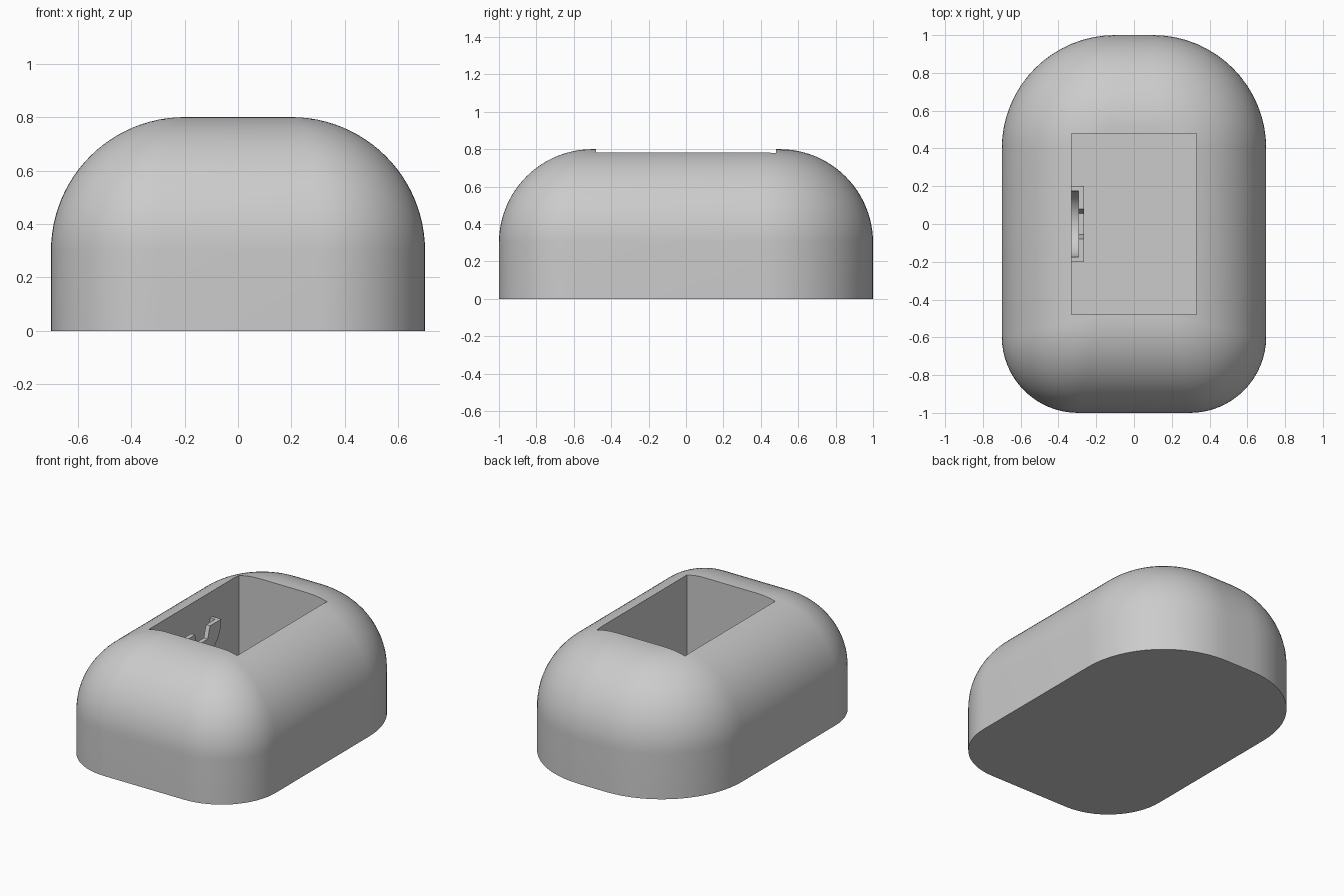
import bpy, bmesh
from math import sin, cos, pi

cube = bpy.data.objects.get("Cube")
if cube:
    bpy.data.objects.remove(cube, do_unlink=True)

grey = bpy.data.materials.new("plain grey")
grey.use_nodes = True
COLOUR = (0.6, 0.6, 0.6, 1)
grey.diffuse_color = COLOUR
grey.node_tree.nodes["Principled BSDF"].inputs["Base Color"].default_value = COLOUR


def finish(name, bm):
    bmesh.ops.recalc_face_normals(bm, faces=bm.faces)
    mesh = bpy.data.meshes.new(name)
    bm.to_mesh(mesh)
    bm.free()
    mesh.materials.append(grey)
    obj = bpy.data.objects.new(name, mesh)
    bpy.context.collection.objects.link(obj)
    return obj


def activate(obj):
    bpy.ops.object.select_all(action='DESELECT')
    obj.select_set(True)
    bpy.context.view_layer.objects.active = obj


def extrude_x(name, outline, x0, x1):
    """Solid from a (y, z) outline, between two x positions."""
    bm = bmesh.new()
    face = bm.faces.new([bm.verts.new((x0, y, z)) for y, z in outline])
    new = bmesh.ops.extrude_face_region(bm, geom=[face])["geom"]
    verts = [v for v in new if isinstance(v, bmesh.types.BMVert)]
    bmesh.ops.translate(bm, verts=verts, vec=(x1 - x0, 0, 0))
    return finish(name, bm)


# Body: rounded outlines stacked up a quarter-round edge
HALF_X, HALF_Y, HEIGHT, EDGE = 0.7, 1.0, 0.8, 0.5
FRONT_R, BACK_R, STEPS = 0.4, 0.6, 16


def ring(bm, inset, z):
    front = FRONT_R * (1 - inset / EDGE) + 0.004
    back = BACK_R - inset
    corners = [(1, 1, back), (-1, 1, back), (-1, -1, front), (1, -1, front)]
    verts = []
    for i, (sx, sy, r) in enumerate(corners):
        cx, cy = sx * (HALF_X - inset - r), sy * (HALF_Y - inset - r)
        for k in range(STEPS + 1):
            a = (i + k / STEPS) * pi / 2
            verts.append(bm.verts.new((cx + r * cos(a), cy + r * sin(a), z)))
    return verts


bm = bmesh.new()
levels = [(0, 0)]
for k in range(25):
    a = k / 24 * pi / 2
    levels.append((EDGE * (1 - cos(a)), HEIGHT - EDGE + EDGE * sin(a)))
rings = [ring(bm, d, z) for d, z in levels]
for low, high in zip(rings, rings[1:]):
    for i in range(len(low)):
        j = (i + 1) % len(low)
        bm.faces.new((low[i], low[j], high[j], high[i]))
bm.faces.new(rings[0])
bm.faces.new(rings[-1])
body = finish("body", bm)

# Rectangular well cut down into the body
WELL_X, WELL_Y, FLOOR = 0.33, 0.48, 0.1
well = extrude_x("well_cutter",
                 [(-WELL_Y, FLOOR), (WELL_Y, FLOOR), (WELL_Y, 1), (-WELL_Y, 1)],
                 -WELL_X, WELL_X)
well.hide_render = True
cut = body.modifiers.new("well", 'BOOLEAN')
cut.operation, cut.solver, cut.object = 'DIFFERENCE', 'EXACT', well
activate(body)
bpy.ops.object.modifier_apply(modifier=cut.name)
bpy.data.objects.remove(well, do_unlink=True)
activate(body)
bpy.ops.object.shade_smooth_by_angle(angle=pi / 6)

# Half-round holder on the well's wall: notched front plate and a rim behind it
TOP = 0.61


def half_round(r, steps=24):
    return [(-r * cos(k / steps * pi), TOP - r * sin(k / steps * pi))
            for k in range(steps + 1)]


notch = [(0.08, TOP), (0.055, 0.53), (-0.055, 0.53), (-0.08, TOP)]
parts = [
    extrude_x("holder_front", half_round(0.2) + notch, -0.295, -0.265),
    extrude_x("holder_rim", half_round(0.2) + half_round(0.175)[::-1], -WELL_X, -0.295),
]
for part in parts:
    activate(part)
    bpy.ops.object.shade_smooth_by_angle(angle=pi / 6)
